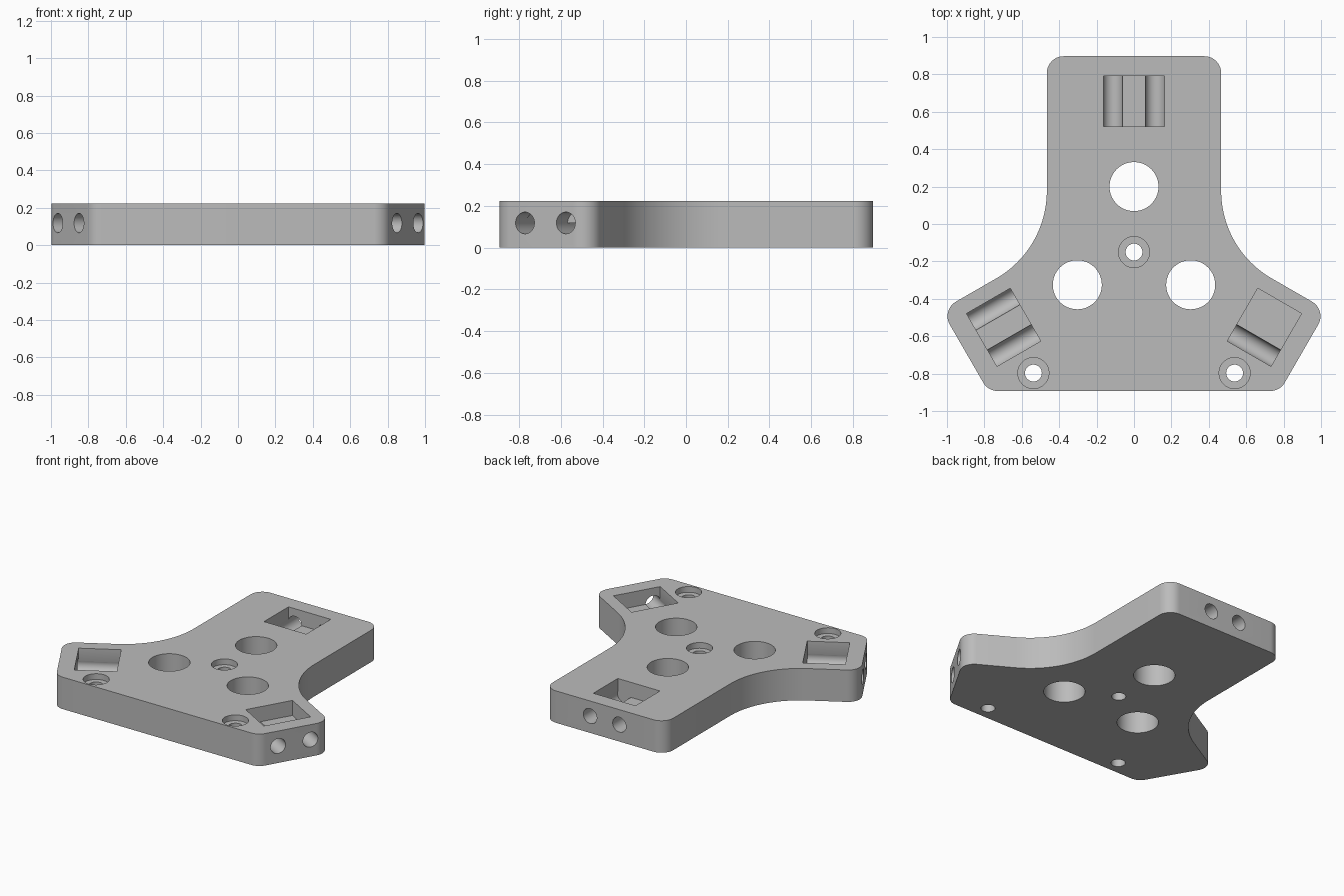
import bpy, bmesh, math
from mathutils import Vector, Matrix

if "Cube" in bpy.data.objects:
    bpy.data.objects.remove(bpy.data.objects["Cube"])

T = 0.223                       # plate thickness
HUB = Vector((0, -0.15, 0))     # centre of the three arms

grey = bpy.data.materials.new("mid grey")
grey.diffuse_color = (0.50, 0.50, 0.50, 1)
grey.use_nodes = True
grey.node_tree.nodes["Principled BSDF"].inputs["Base Color"].default_value = grey.diffuse_color


def rounded(points, steps=12):
    """Closed outline from (x, y, corner radius) points."""
    out = []
    n = len(points)
    for i, (x, y, r) in enumerate(points):
        p = Vector((x, y))
        a = (Vector(points[i - 1][:2]) - p).normalized()
        b = (Vector(points[(i + 1) % n][:2]) - p).normalized()
        half = a.angle(b) / 2
        centre = p + (a + b).normalized() * (r / math.sin(half))
        start = p + a * (r / math.tan(half)) - centre
        end = p + b * (r / math.tan(half)) - centre
        sweep = math.atan2(start.x * end.y - start.y * end.x, start.dot(end))
        count = steps * 2 if r > 0.2 else steps
        for k in range(count + 1):
            t = sweep * k / count
            out.append((centre.x + start.x * math.cos(t) - start.y * math.sin(t),
                        centre.y + start.x * math.sin(t) + start.y * math.cos(t)))
    return out


def make_object(name, bm):
    bmesh.ops.recalc_face_normals(bm, faces=bm.faces[:])
    mesh = bpy.data.meshes.new(name)
    bm.to_mesh(mesh)
    bm.free()
    mesh.materials.append(grey)
    obj = bpy.data.objects.new(name, mesh)
    bpy.context.collection.objects.link(obj)
    return obj


def cut(name, bm):
    """Subtract a shape from the plate and remove the cutter."""
    cutter = make_object(name, bm)
    cutter.hide_render = True
    mod = plate.modifiers.new(name, 'BOOLEAN')
    mod.operation = 'DIFFERENCE'
    mod.solver = 'EXACT'
    mod.object = cutter
    bpy.context.view_layer.objects.active = plate
    bpy.ops.object.modifier_apply(modifier=name)
    bpy.data.objects.remove(cutter)


def cylinder(r, length, matrix, sides=48):
    bm = bmesh.new()
    bmesh.ops.create_cone(bm, cap_ends=True, segments=sides, radius1=r,
                          radius2=r, depth=length, matrix=matrix)
    return bm


# Three-armed plate: right half of the outline, mirrored
right = [(0.780, -0.893, 0.09), (1.030, -0.460, 0.09),
         (0.466, -0.135, 0.54), (0.466, 0.897, 0.09)]
outline = rounded(right + [(-x, y, r) for x, y, r in reversed(right)])
bm = bmesh.new()
base = bm.faces.new([bm.verts.new((x, y, 0)) for x, y in outline])
top = bmesh.ops.extrude_face_region(bm, geom=[base])
bmesh.ops.translate(bm, vec=(0, 0, T),
                    verts=[v for v in top["geom"] if isinstance(v, bmesh.types.BMVert)])
plate = make_object("three_arm_plate", bm)

for i in range(3):
    arm = Matrix.Translation(HUB) @ Matrix.Rotation(i * math.tau / 3, 4, 'Z')
    # Large through hole
    cut("large_hole", cylinder(0.131, 1, arm @ Matrix.Translation((0, 0.35, 0)), 64))
    # Rod holes from the arm end to the inner wall of the pocket
    for x in (-0.113, 0.113):
        cut("rod_hole", cylinder(0.052, 0.53, arm @ Matrix.Translation((x, 0.935, 0.118))
                                 @ Matrix.Rotation(math.pi / 2, 4, 'X')))
    # Rectangular pocket down to the rod axis
    bm = bmesh.new()
    bmesh.ops.create_cube(bm, size=1, matrix=arm @ Matrix.Translation((0, 0.805, 0.318))
                          @ Matrix.Diagonal((0.326, 0.27, 0.4, 1)))
    cut("pocket", bm)

# Counterbored screw holes
for x, y in ((0, -0.15), (-0.538, -0.797), (0.538, -0.797)):
    cut("screw_hole", cylinder(0.045, 1, Matrix.Translation((x, y, 0))))
    cut("counterbore", cylinder(0.083, 0.2, Matrix.Translation((x, y, T + 0.1 - 0.04))))

bpy.ops.object.select_all(action='DESELECT')
plate.select_set(True)
bpy.context.view_layer.objects.active = plate
bpy.ops.object.shade_smooth_by_angle(angle=math.radians(30))
